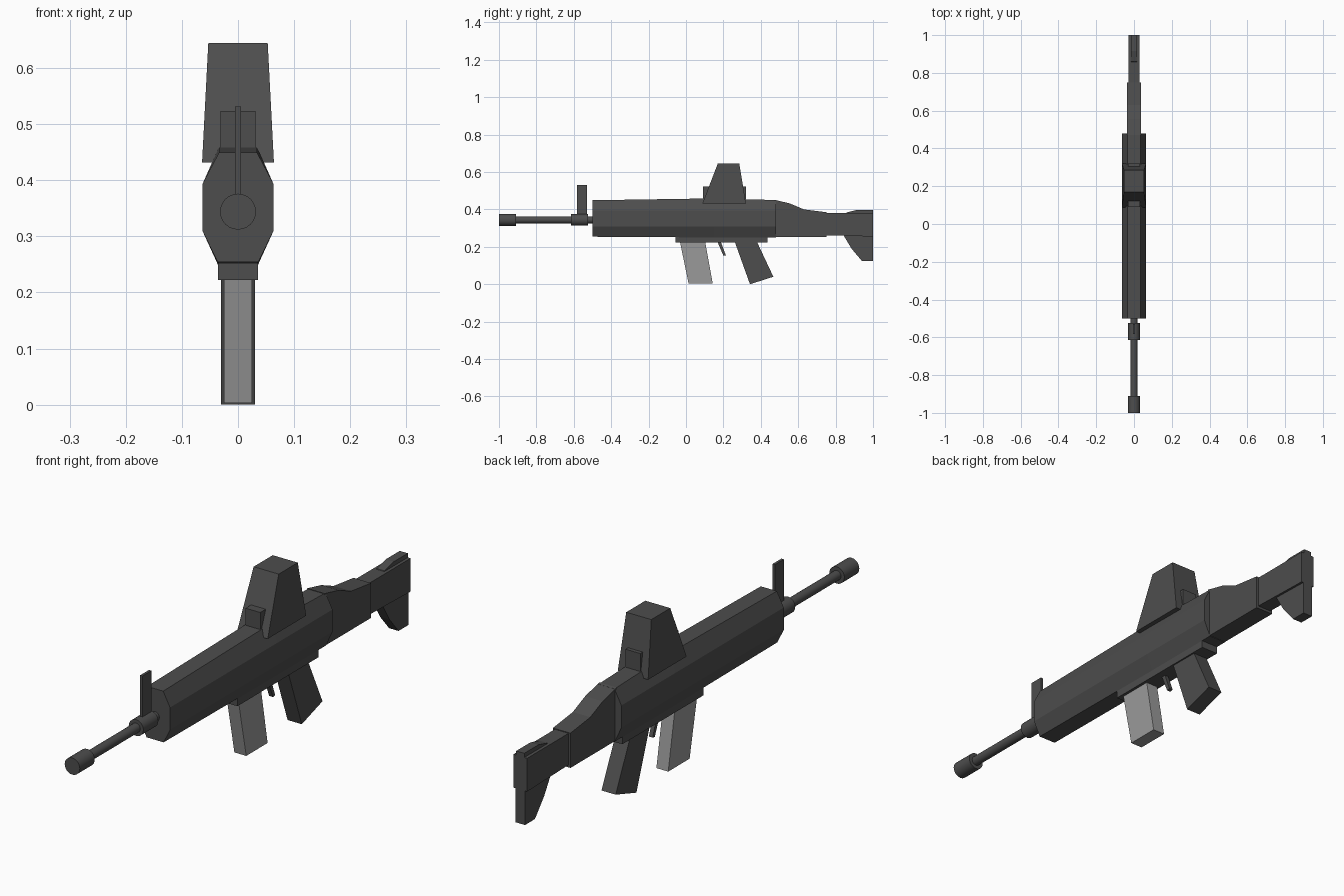
import bpy, bmesh, math

if "Cube" in bpy.data.objects:
    bpy.data.objects.remove(bpy.data.objects["Cube"])

def material(name, v):
    m = bpy.data.materials.new(name)
    m.diffuse_color = (v, v, v, 1)
    m.use_nodes = True
    m.node_tree.nodes["Principled BSDF"].inputs["Base Color"].default_value = m.diffuse_color
    return m

DARK = material("dark_metal", 0.075)
LIGHT = material("light_metal", 0.32)

def loft(name, rings, mat=DARK):
    """Join equal-length closed rings with quads and cap both ends."""
    bm = bmesh.new()
    vs = [[bm.verts.new(p) for p in r] for r in rings]
    n = len(vs[0])
    for a, b in zip(vs, vs[1:]):
        for i in range(n):
            j = (i + 1) % n
            bm.faces.new((a[i], a[j], b[j], b[i]))
    bm.faces.new(vs[0][::-1])
    bm.faces.new(vs[-1])
    bmesh.ops.recalc_face_normals(bm, faces=bm.faces)
    me = bpy.data.meshes.new(name)
    bm.to_mesh(me)
    bm.free()
    me.materials.append(mat)
    ob = bpy.data.objects.new(name, me)
    bpy.context.collection.objects.link(ob)
    return ob

def plate(name, profile, half, mat=DARK):
    """Extrude a (y, z) side profile across x; half may depend on z."""
    w = half if callable(half) else (lambda z: half)
    return loft(name, [[(s * w(z), y, z) for y, z in profile] for s in (-1, 1)], mat)

def box(name, y0, y1, z0, z1, half):
    return plate(name, [(y0, z0), (y1, z0), (y1, z1), (y0, z1)], half)

def tube(name, y0, y1, r, z=0.344):
    bpy.ops.mesh.primitive_cylinder_add(vertices=24, radius=r, depth=y1 - y0,
        location=(0, (y0 + y1) / 2, z), rotation=(math.pi / 2, 0, 0))
    ob = bpy.context.object
    ob.name = name
    ob.data.materials.append(DARK)
    bpy.ops.object.shade_smooth_by_angle()

# Eight-sided main housing, its top rising slightly toward the rear
def section(y, top, bottom):
    right = [(0.036, bottom), (0.063, 0.309), (0.063, 0.394), (0.034, top)]
    return [(x, y, z) for x, z in right] + [(-x, y, z) for x, z in right[::-1]]

loft("main_housing", [section(-0.5, 0.449, 0.254), section(0.15, 0.459, 0.25),
                      section(0.48, 0.45, 0.25)])

# Barrel and sleeves
tube("barrel", -0.98, -0.48, 0.018)
tube("muzzle", -1.0, -0.91, 0.032)
tube("barrel_collar", -0.615, -0.525, 0.031)
box("front_sight", -0.583, -0.53, 0.36, 0.531, 0.005)

# Optic: tapered hood around a small block
plate("optic_hood", [(0.088, 0.432), (0.32, 0.432), (0.285, 0.645), (0.17, 0.645)],
      lambda z: 0.064 - (z - 0.432) * 0.052)
box("optic_block", 0.09, 0.32, 0.44, 0.523, 0.031)

# Lower receiver with magazine, trigger and grip
box("lower_receiver", -0.055, 0.435, 0.222, 0.26, 0.036)
plate("magazine", [(-0.035, 0.24), (0.1, 0.24), (0.143, 0.003), (0.014, 0.003)], 0.025, LIGHT)
plate("trigger", [(0.165, 0.235), (0.183, 0.235), (0.213, 0.155), (0.2, 0.152)], 0.008)
plate("grip", [(0.256, 0.24), (0.373, 0.24), (0.467, 0.04), (0.342, 0.0)], 0.03)

# Stock neck and butt
plate("stock_neck", [(0.47, 0.252), (0.75, 0.252), (0.75, 0.385), (0.63, 0.4),
                     (0.555, 0.432), (0.47, 0.452)], 0.037)
plate("stock_butt", [(0.74, 0.262), (1.0, 0.255), (1.0, 0.382), (0.74, 0.382)], 0.029)
plate("stock_cheek", [(0.85, 0.37), (1.0, 0.37), (1.0, 0.398), (0.915, 0.398), (0.86, 0.384)], 0.017)
plate("stock_toe", [(0.84, 0.265), (0.885, 0.19), (0.94, 0.125), (1.0, 0.125), (1.0, 0.265)], 0.02)
